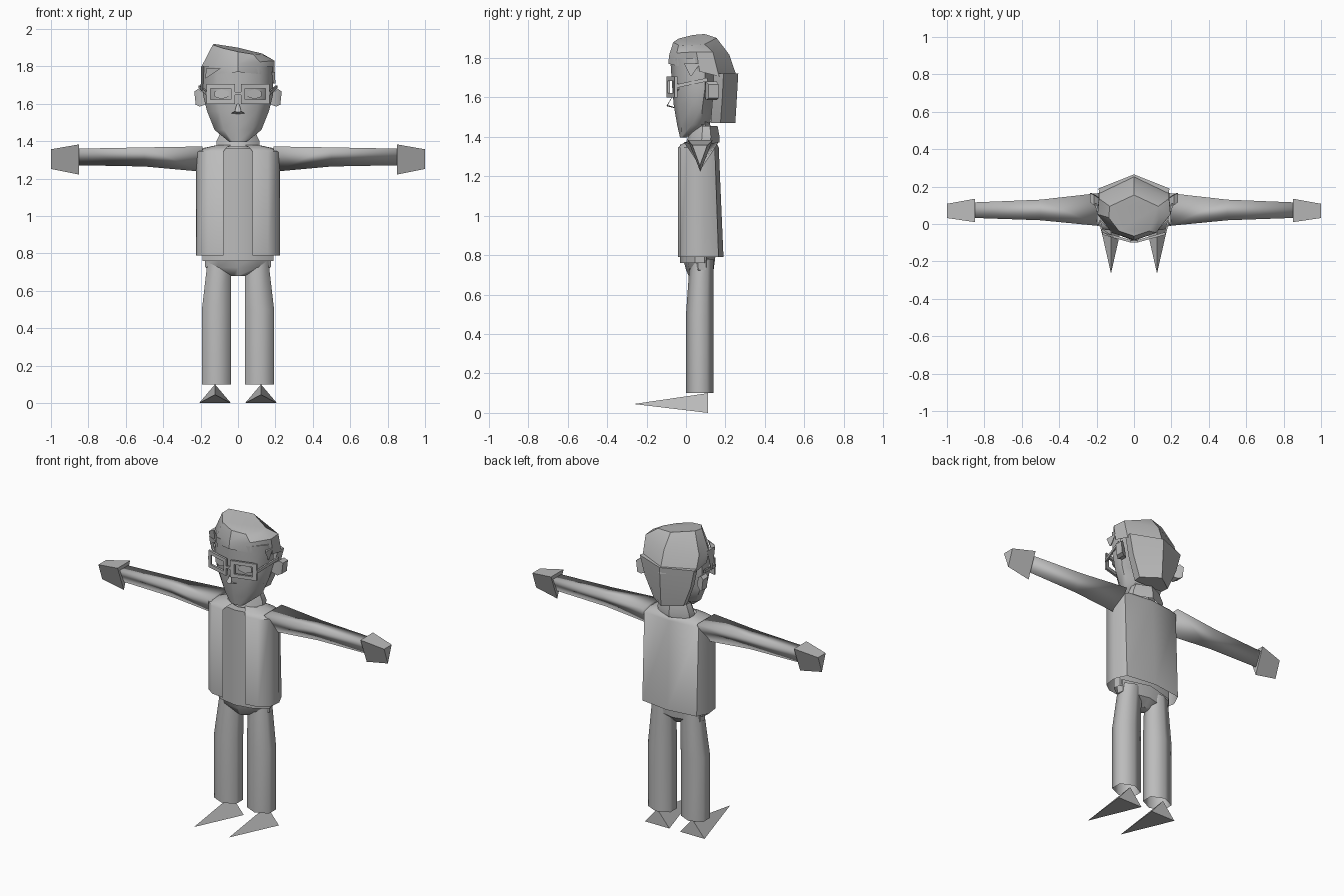
import bpy, bmesh, math
from mathutils import Vector

if "Cube" in bpy.data.objects:
    bpy.data.objects.remove(bpy.data.objects["Cube"])

grey = bpy.data.materials.new("plain grey")
grey.diffuse_color = (0.5, 0.5, 0.5, 1)
grey.use_nodes = True
grey.node_tree.nodes["Principled BSDF"].inputs["Base Color"].default_value = grey.diffuse_color


def finish(name, bm, angle=40):
    bmesh.ops.recalc_face_normals(bm, faces=bm.faces)
    me = bpy.data.meshes.new(name)
    bm.to_mesh(me)
    bm.free()
    me.materials.append(grey)
    ob = bpy.data.objects.new(name, me)
    bpy.context.collection.objects.link(ob)
    bpy.ops.object.select_all(action='DESELECT')
    ob.select_set(True)
    bpy.context.view_layer.objects.active = ob
    bpy.ops.object.shade_smooth_by_angle(angle=math.radians(angle))
    return ob


def loft(name, rings, start=True, end=True, closed=True, loop=False, angle=40):
    """Skin a list of point rings, optionally capped, or looped like a torus."""
    bm = bmesh.new()
    vs = [[bm.verts.new(p) for p in r] for r in rings]
    n = len(vs[0])
    pairs = list(zip(vs, vs[1:])) + ([(vs[-1], vs[0])] if loop else [])
    for a, b in pairs:
        for i in range(n if closed else n - 1):
            j = (i + 1) % n
            bm.faces.new((a[i], a[j], b[j], b[i]))
    if start and not loop:
        bm.faces.new(vs[0])
    if end and not loop:
        bm.faces.new(vs[-1])
    return finish(name, bm, angle)


HALF = [(0, -1), (.6, -.75), (1, -.1), (.96, .45), (0, 1)]
OCT = HALF + [(-x, y) for x, y in HALF[3:0:-1]]
HEX = [(math.sin(i * math.pi / 3), -math.cos(i * math.pi / 3)) for i in range(6)]


def ring(z, hw, yf, yb, cx=0, shape=OCT, slope=lambda x, y: 0):
    c, h = (yf + yb) / 2, (yb - yf) / 2
    pts = [(cx + hw * x, c + h * y) for x, y in shape]
    return [(x, y, z + slope(x, y)) for x, y in pts]


# head, neck and collar
loft("head", [ring(1.395, .045, -.03, .0), ring(1.46, .125, -.045, .12),
              ring(1.56, .165, -.062, .14), ring(1.65, .188, -.07, .16),
              ring(1.80, .188, -.08, .16)], angle=60)
loft("neck", [ring(1.36, .08, .02, .13), ring(1.50, .075, .03, .12)], False, False)
loft("collar", [ring(1.37, .115, .0, .17), ring(1.40, .115, .01, .17),
                ring(1.455, .09, .02, .16)], False, False)

# hair: tilted cap, back block and loose locks
tilt = lambda x, y: -.2 * x + .1 * (y - .05)
loft("hair_cap", [ring(1.77, .195, -.09, .265, slope=lambda x, y: -.25 * (y + .09)),
                  ring(1.815, .195, -.085, .22, slope=lambda x, y: .08 * x),
                  ring(1.89, .135, -.065, .155, slope=tilt)], False, True, angle=35)
BACK = [(-1, -.2), (0, 1), (1, -.2), (.95, -1), (-.95, -1)]
loft("hair_back", [ring(1.47, .105, .125, .25, shape=BACK),
                   ring(1.60, .16, .135, .258, shape=BACK),
                   ring(1.72, .19, .14, .265, shape=BACK)], angle=35)
for s, zt, zb in ((-1, 1.80, 1.67), (1, 1.77, 1.71)):
    loft("side_lock", [[(s * .197, -.01, zt), (s * .197, .07, zt), (s * .175, .03, zt)],
                       [(s * .200, .02, zb), (s * .198, .03, zb), (s * .19, .025, zb)]])
loft("fringe_lock", [[(-.17, -.045, 1.79), (-.09, -.085, 1.79), (-.12, -.06, 1.79)],
                     [(-.175, -.03, 1.735), (-.165, -.04, 1.74), (-.165, -.03, 1.74)]])

# nose
loft("nose", [[(-.037, -.06, 1.55), (.037, -.06, 1.55), (.0, -.06, 1.545)],
              [(-.018, -.092, 1.56), (.018, -.092, 1.56), (0, -.1, 1.555)],
              [(-.006, -.07, 1.60), (.006, -.07, 1.60), (0, -.072, 1.60)]])

# jacket: open front and open hem, closing in to the neck at the top
JH = [(.078, -.04), (.16, -.03), (.215, .01), (.225, .09), (.19, .165), (0, .19)]
JACKET = JH + [(-x, y) for x, y in JH[-2::-1]]


def jacket_ring(z, k, back):
    return [(x * k, .07 + (y - .07) * k * (back if y > .07 else 1), z) for x, y in JACKET]


loft("jacket", [jacket_ring(.79, 1, 1), jacket_ring(1.345, 1, .8),
                jacket_ring(1.365, .8, .9), jacket_ring(1.38, .48, 1)],
     False, False, closed=False, angle=50)

# shirt front and hips
loft("shirt", [ring(.76, .19, -.03, .14), ring(1.36, .19, -.03, .14)], False, True)
loft("hips", [ring(.68, .04, .02, .10), ring(.725, .175, -.0, .14),
              ring(.80, .18, -.02, .15)], True, False)

for s, side in ((1, "left"), (-1, "right")):
    # sleeve and hand have a triangular section, flat on top
    def tri(x, y0, y1, zt, zb):
        return [(s * x, y0, zt), (s * x, y1, zt), (s * x, (y0 + y1) / 2, zb)]

    loft(side + "_sleeve", [tri(.19, -.01, .165, 1.372, 1.237), tri(.5, .02, .13, 1.367, 1.265),
                            tri(.87, .033, .115, 1.36, 1.272)], angle=150)
    loft(side + "_hand", [tri(.85, .01, .135, 1.383, 1.222),
                          tri(1, .032, .108, 1.357, 1.252)], angle=40)

    # trouser leg
    loft(side + "_leg", [ring(.1, .09, 0, .14, s * .115, HEX), ring(.5, .09, 0, .14, s * .115, HEX),
                         ring(.78, .072, .02, .14, s * .098, HEX)], False, False, angle=80)

    # pointed shoe: a tetrahedron
    bm = bmesh.new()
    cx = s * .123
    a, b, c, d = [bm.verts.new(p) for p in ((cx - .085, .112, 0), (cx + .085, .112, 0),
                                            (cx, .112, .1), (cx, -.265, .045))]
    for f in ((a, b, c), (a, b, d), (b, c, d), (a, c, d)):
        bm.faces.new(f)
    finish(side + "_shoe", bm, 20)

    # ear
    def box_ring(x, y0, y1, z0, z1):
        return [(s * x, y0, z0), (s * x, y1, z0), (s * (x + .008), y1, z1), (s * (x + .008), y0, z1)]

    loft(side + "_ear", [box_ring(.165, .095, .125, 1.60, 1.65), box_ring(.205, .10, .155, 1.585, 1.68),
                         box_ring(.226, .115, .165, 1.595, 1.665)])

    # glasses frame, angled back to follow the face
    def frame_ring(x0, x1, z0, z1, dy):
        return [(s * x, -.1 + .28 * (x - .015) + dy, z)
                for x, z in ((x0, z0), (x1, z0), (x1, z1), (x0, z1))]

    o, i = (.015, .168, 1.60, 1.705), (.037, .146, 1.622, 1.683)
    loft(side + "_glasses_frame", [frame_ring(*o, 0), frame_ring(*i, 0),
                                   frame_ring(*i, .014), frame_ring(*o, .014)], loop=True, angle=30)

    # glasses arm running to the ear
    def bar(x, y, z, t=.009):
        return [(s * (x - .005), y, z - t), (s * (x + .005), y, z - t),
                (s * (x + .005), y, z + t), (s * (x - .005), y, z + t)]

    loft(side + "_glasses_arm", [bar(.166, -.055, 1.655), bar(.205, .11, 1.69)])

    # eye plate
    def eye(dy):
        return [(s * (.088 + .044 * x), -.078 + .27 * (.088 + .044 * x) + dy, 1.652 + .027 * z)
                for x, z in HEX[::1]]

    loft(side + "_eye", [eye(0), eye(.008)])

# glasses bridge
loft("glasses_bridge", [[(x, -.1, 1.648), (x, -.088, 1.648), (x, -.088, 1.662), (x, -.1, 1.662)]
                        for x in (-.02, .02)])
